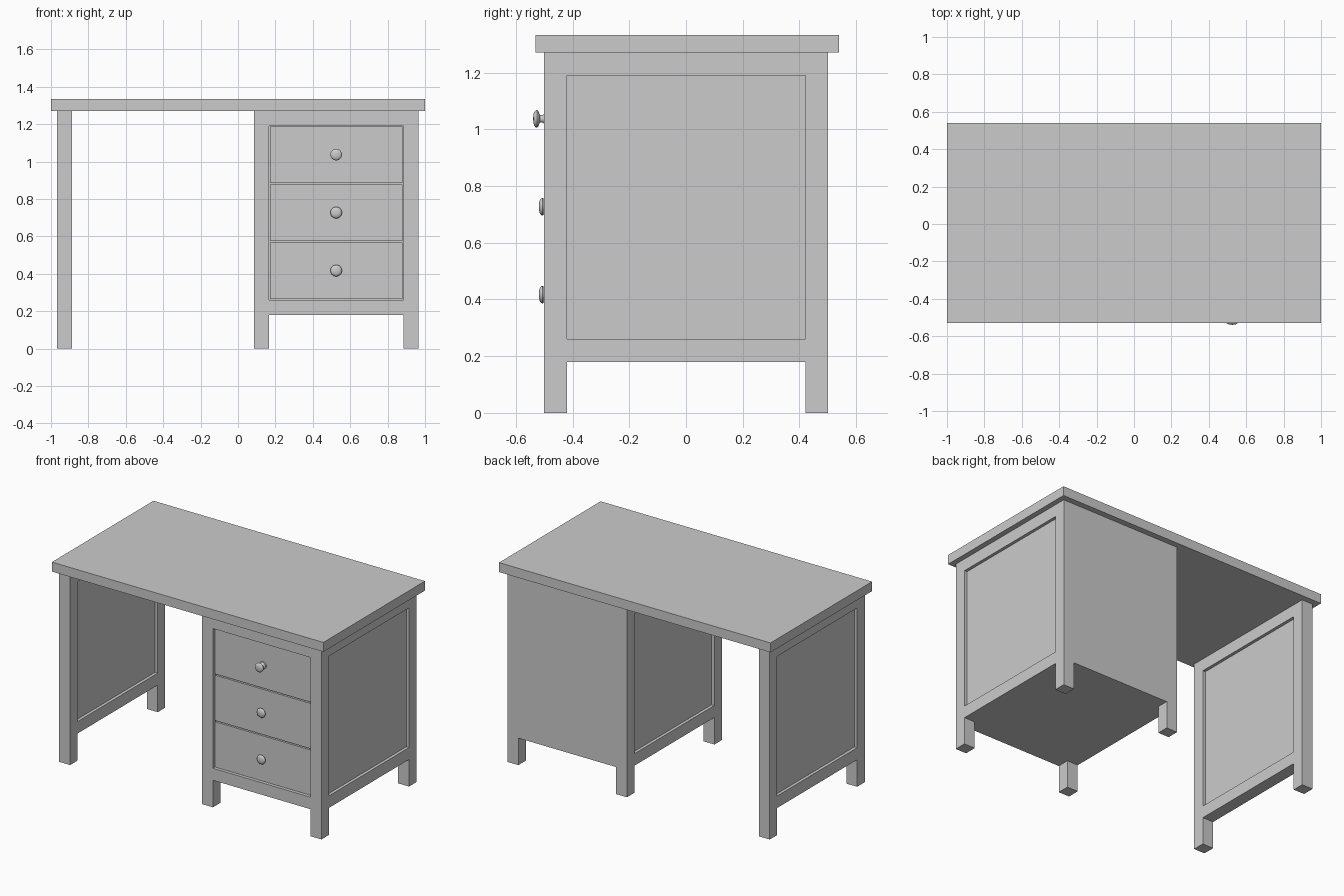
import bpy, bmesh, math
from mathutils import Vector

if "Cube" in bpy.data.objects:
    bpy.data.objects.remove(bpy.data.objects["Cube"])


def box(name, lo, hi):
    """Axis-aligned box between two corners."""
    lo, hi = Vector(lo), Vector(hi)
    bm = bmesh.new()
    bmesh.ops.create_cube(bm, size=1)
    for v in bm.verts:
        v.co = Vector(a + (b - a) * (c + 0.5) for a, b, c in zip(lo, hi, v.co))
    me = bpy.data.meshes.new(name)
    bm.to_mesh(me)
    bm.free()
    ob = bpy.data.objects.new(name, me)
    bpy.context.collection.objects.link(ob)
    return ob


def carve(ob, cuts):
    """Subtract boxes (lo, hi) from an object and remove the cutters."""
    bpy.context.view_layer.objects.active = ob
    for lo, hi in cuts:
        cutter = box("cutter", lo, hi)
        cutter.hide_render = True
        mod = ob.modifiers.new("cut", 'BOOLEAN')
        mod.operation, mod.solver, mod.object = 'DIFFERENCE', 'EXACT', cutter
        bpy.ops.object.modifier_apply(modifier=mod.name)
        bpy.data.objects.remove(cutter, do_unlink=True)


def lathe(name, profile, loc, steps=32):
    """Revolve (radius, y) points about the y axis."""
    bm = bmesh.new()
    verts = [bm.verts.new((r, y, 0)) for r, y in profile]
    edges = [bm.edges.new(p) for p in zip(verts, verts[1:])]
    bmesh.ops.spin(bm, geom=verts + edges, cent=(0, 0, 0), axis=(0, 1, 0),
                   angle=math.tau, steps=steps)
    bmesh.ops.remove_doubles(bm, verts=bm.verts, dist=1e-5)
    bmesh.ops.recalc_face_normals(bm, faces=bm.faces)
    me = bpy.data.meshes.new(name)
    bm.to_mesh(me)
    bm.free()
    ob = bpy.data.objects.new(name, me)
    bpy.context.collection.objects.link(ob)
    ob.location = loc
    bpy.ops.object.select_all(action='DESELECT')
    ob.select_set(True)
    bpy.context.view_layer.objects.active = ob
    bpy.ops.object.shade_smooth_by_angle(angle=math.radians(40))
    return ob


TOP = 1.27            # underside of the desktop
POST = 0.08           # leg and rail width
RECESS = 0.02         # side panel depth
X0, X1 = 0.085, 0.965
Y0, Y1 = -0.42, 0.422
Z0, Z1 = 0.18, 0.26   # bottom rail
PANEL_TOP = 1.19


def side_recesses(x_left, x_right):
    """Sunken panels on both outer faces, plus the gap between the feet."""
    return [((x_left - 0.1, Y0, Z1), (x_left + RECESS, Y1, PANEL_TOP)),
            ((x_right - RECESS, Y0, Z1), (x_right + 0.1, Y1, PANEL_TOP)),
            ((x_left - 0.1, Y0, -0.1), (x_right + 0.1, Y1, Z0))]


# Desktop
box("desktop", (-1, -0.53, TOP), (1, 0.539, 1.333))

# Left panelled leg frame
frame = box("left_leg_frame", (-0.967, -0.5, 0), (-0.887, 0.5, TOP))
carve(frame, side_recesses(-0.967, -0.887))

# Drawer cabinet with four feet and a front opening
cabinet = box("drawer_cabinet", (X0, -0.5, 0), (X1, 0.5, TOP))
carve(cabinet, side_recesses(X0, X1) + [
    ((X0 + POST, -0.6, -0.1), (X1 - POST, 0.6, Z0)),
    ((X0 + POST, -0.6, Z1), (X1 - POST, -0.44, PANEL_TOP)),
])

# Drawer fronts and knobs; the top knob stands further out
knob_profile = [(0, 0), (0.014, 0.001), (0.024, 0.004), (0.030, 0.009),
                (0.031, 0.013), (0.028, 0.018), (0.020, 0.021),
                (0.014, 0.024), (0.014, 0.034), (0.018, 0.040),
                (0.024, 0.044), (0.024, 0.058), (0, 0.058)]
pitch = (PANEL_TOP - Z1) / 3
gap = 0.004
for i, tip in enumerate((-0.519, -0.519, -0.539)):
    low = Z1 + i * pitch
    box(f"drawer_front_{i + 1}", (X0 + POST + 0.006, -0.485, low + gap),
        (X1 - POST - 0.006, -0.439, low + pitch - gap))
    lathe(f"drawer_knob_{i + 1}", knob_profile,
          ((X0 + X1) / 2, tip, low + pitch / 2 + 0.002))
